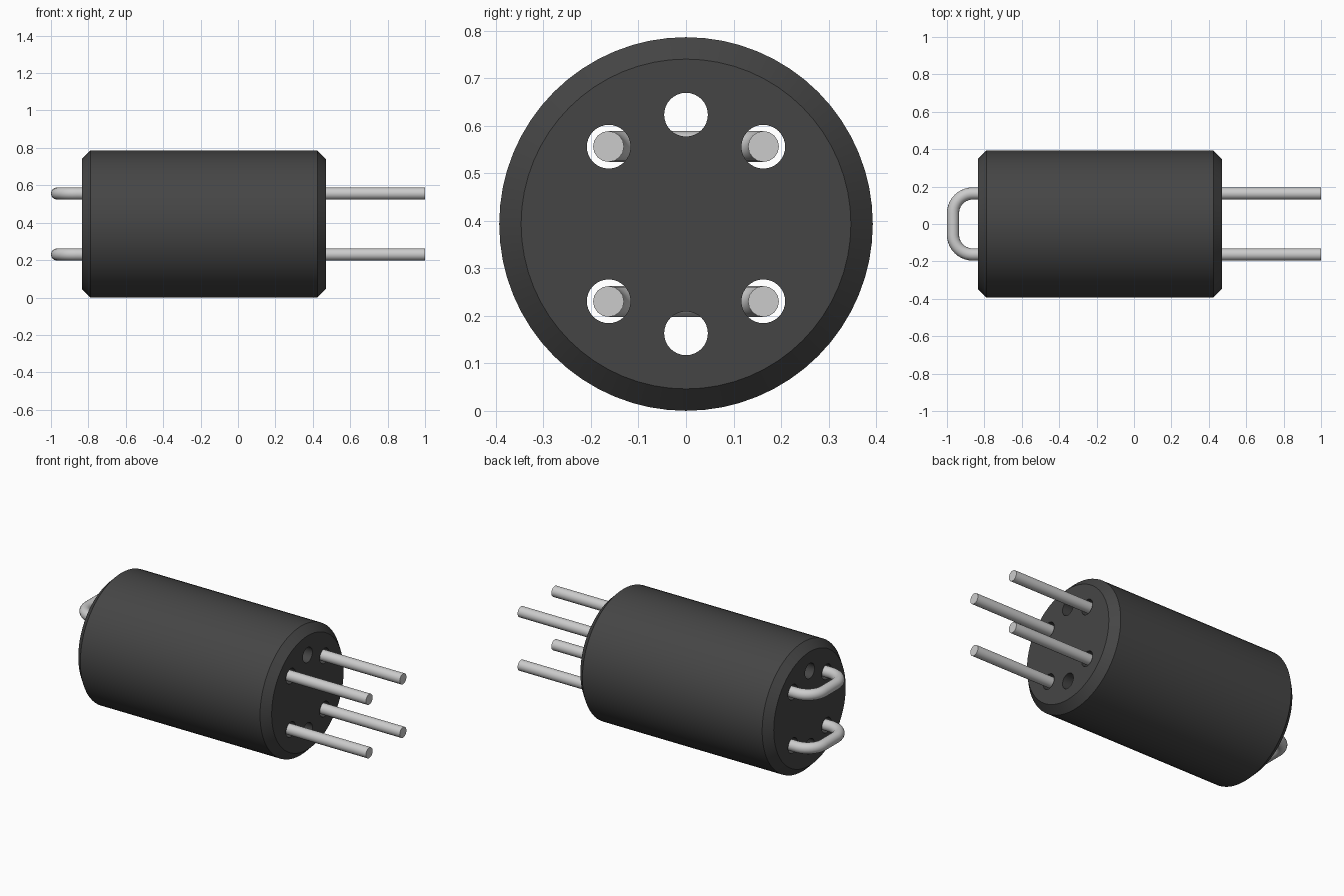
import bpy, bmesh
from math import sin, cos, pi, radians
from mathutils import Matrix

if "Cube" in bpy.data.objects:
    bpy.data.objects.remove(bpy.data.objects["Cube"])

R, ZC = 0.393, 0.393             # body radius and axis height
X0, X1, CH = -0.835, 0.47, 0.046  # body ends and chamfer
HOLE_R, RING = 0.046, 0.23       # hole radius and hole circle radius
WIRE_R, OFF = 0.0325, 0.163      # wire radius and offset from the axis
BEND = 0.105                     # wire bend radius


def add_object(name, bm):
    mesh = bpy.data.meshes.new(name)
    bm.to_mesh(mesh)
    bm.free()
    obj = bpy.data.objects.new(name, mesh)
    bpy.context.collection.objects.link(obj)
    return obj


def smooth(obj):
    bpy.ops.object.select_all(action='DESELECT')
    obj.select_set(True)
    bpy.context.view_layer.objects.active = obj
    bpy.ops.object.shade_smooth_by_angle(angle=radians(30))


def rod(bm, radius, length, x, y, z, sides):
    m = Matrix.Translation((x, y, z)) @ Matrix.Rotation(pi / 2, 4, 'Y')
    bmesh.ops.create_cone(bm, cap_ends=True, segments=sides, radius1=radius,
                          radius2=radius, depth=length, matrix=m)


# Cylindrical body with chamfered rims
bm = bmesh.new()
rod(bm, R, X1 - X0, (X0 + X1) / 2, 0, ZC, 64)
rims = [e for e in bm.edges if any(len(f.verts) > 4 for f in e.link_faces)]
bmesh.ops.bevel(bm, geom=rims, offset=CH, offset_type='OFFSET', segments=1,
                affect='EDGES')
body = add_object("body", bm)
mat = bpy.data.materials.new("dark_core")
mat.diffuse_color = (0.06, 0.06, 0.06, 1)
mat.use_nodes = True
mat.node_tree.nodes["Principled BSDF"].inputs["Base Color"].default_value = mat.diffuse_color
body.data.materials.append(mat)

# Six through holes
bm = bmesh.new()
for deg in (45, 90, 135, 225, 270, 315):
    a = radians(deg)
    rod(bm, HOLE_R, 3, 0, RING * cos(a), ZC + RING * sin(a), 32)
cutter = add_object("hole_cutter", bm)
cutter.hide_render = True
cut = body.modifiers.new("holes", 'BOOLEAN')
cut.operation = 'DIFFERENCE'
cut.solver = 'EXACT'
cut.object = cutter
bpy.context.view_layer.objects.active = body
body.select_set(True)
bpy.ops.object.modifier_apply(modifier=cut.name)
bpy.data.objects.remove(cutter)
smooth(body)


# U-shaped wires threaded through the holes
def wire(name, z):
    cx, cy = -1 + WIRE_R + BEND, OFF - BEND
    arc = [(cx - BEND * sin(t), cy + BEND * cos(t))
           for t in (i * pi / 20 for i in range(11))]
    half = [(1, OFF)] + arc
    path = half + [(x, -y) for x, y in reversed(half)]
    curve = bpy.data.curves.new(name, 'CURVE')
    curve.dimensions = '3D'
    curve.bevel_depth = WIRE_R
    curve.bevel_resolution = 6
    curve.use_fill_caps = True
    spline = curve.splines.new('POLY')
    spline.points.add(len(path) - 1)
    for p, (x, y) in zip(spline.points, path):
        p.co = (x, y, z, 1)
    obj = bpy.data.objects.new(name, curve)
    bpy.context.collection.objects.link(obj)
    bpy.ops.object.select_all(action='DESELECT')
    obj.select_set(True)
    bpy.context.view_layer.objects.active = obj
    bpy.ops.object.convert(target='MESH')
    obj = bpy.context.object
    # Weld the end caps to the tube
    bm = bmesh.new()
    bm.from_mesh(obj.data)
    bmesh.ops.remove_doubles(bm, verts=bm.verts, dist=1e-5)
    bmesh.ops.recalc_face_normals(bm, faces=bm.faces)
    bm.to_mesh(obj.data)
    bm.free()
    smooth(obj)


wire("upper_wire", ZC + OFF)
wire("lower_wire", ZC - OFF)
